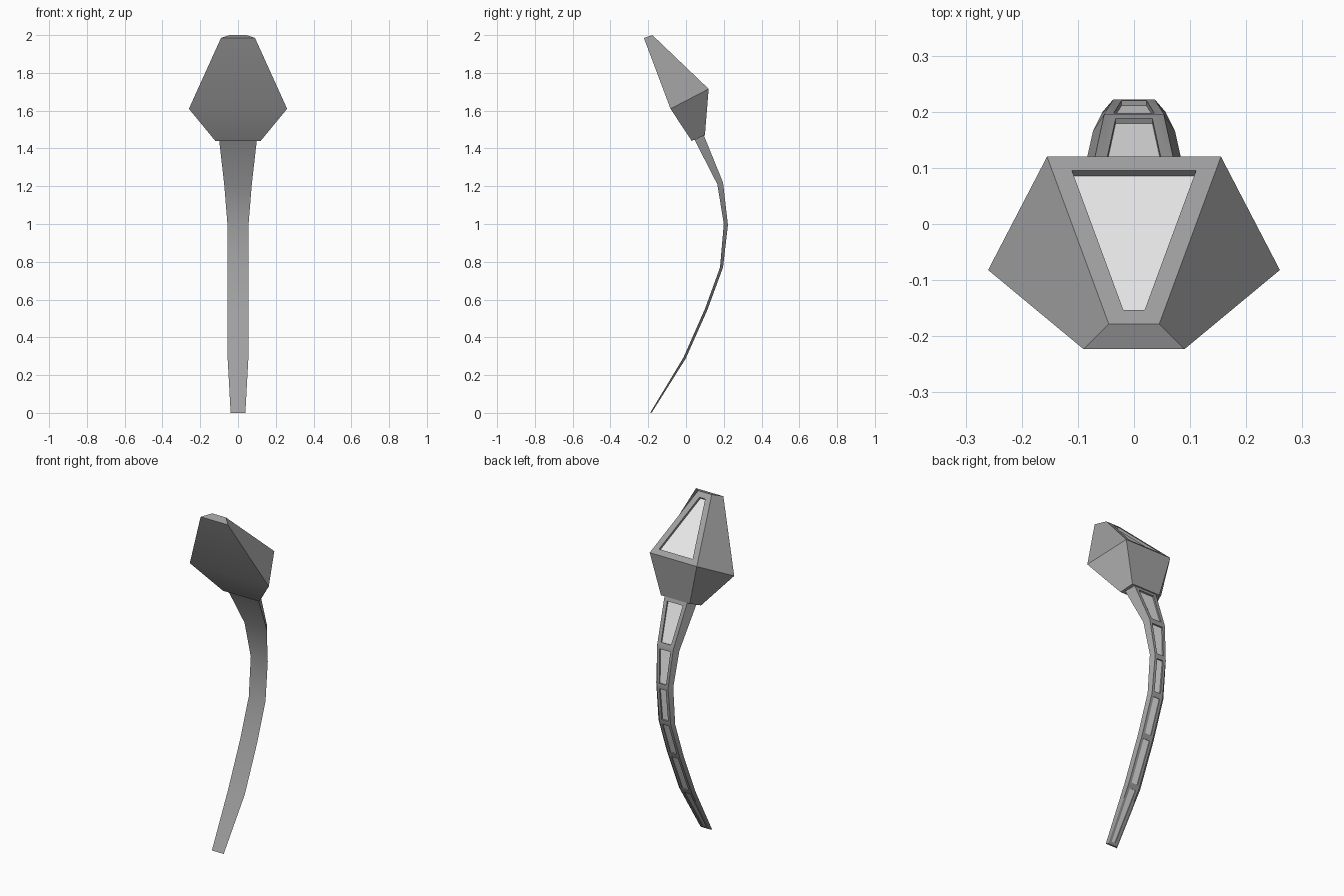
import bpy
import bmesh
import math

cube = bpy.data.objects.get("Cube")
if cube:
    bpy.data.objects.remove(cube, do_unlink=True)


def make_material(name, value):
    mat = bpy.data.materials.new(name)
    mat.use_nodes = True
    color = (value, value, value, 1)
    mat.diffuse_color = color
    mat.node_tree.nodes["Principled BSDF"].inputs["Base Color"].default_value = color
    return mat


MATERIALS = [make_material("grey_shell", 0.35), make_material("light_panel", 0.8)]


def recess(bm, face, rim, depth):
    """Inset a face, sink it straight in and give it the panel colour."""
    bmesh.ops.inset_individual(bm, faces=[face], thickness=rim, use_even_offset=True)
    bmesh.ops.inset_individual(bm, faces=[face], thickness=0, depth=-depth)
    face.material_index = 1


def finish(bm, name):
    mesh = bpy.data.meshes.new(name)
    bm.to_mesh(mesh)
    bm.free()
    for mat in MATERIALS:
        mesh.materials.append(mat)
    obj = bpy.data.objects.new(name, mesh)
    bpy.context.collection.objects.link(obj)
    bpy.ops.object.select_all(action="DESELECT")
    obj.select_set(True)
    bpy.context.view_layer.objects.active = obj
    bpy.ops.object.shade_smooth_by_angle(angle=math.radians(30))
    return obj


def mirrored_points(bm, points):
    """Left and right vertex for each (half width, y, z)."""
    return [(bm.verts.new((x, y, z)), bm.verts.new((-x, y, z))) for x, y, z in points]


# Head: a faceted shell around a closed outline, with a recessed rear panel
bm = bmesh.new()
outline = [
    (0.045, -0.178, 2.0),    # top rear edge
    (0.09, -0.223, 1.985),   # top front edge
    (0.26, -0.082, 1.61),    # widest corners
    (0.12, 0.03, 1.44),      # lower front edge
    (0.095, 0.10, 1.47),     # lower rear edge
    (0.155, 0.12, 1.715),    # rear shoulder
]
pairs = mirrored_points(bm, outline)
bands = []
for i, (l0, r0) in enumerate(pairs):
    l1, r1 = pairs[(i + 1) % len(pairs)]
    bands.append(bm.faces.new((l0, r0, r1, l1)))
for side in (0, 1):
    top, front, corner, low, rear, shoulder = [p[side] for p in pairs]
    bm.faces.new((top, front, corner, shoulder))
    bm.faces.new((corner, low, rear, shoulder))
bmesh.ops.recalc_face_normals(bm, faces=bm.faces)
recess(bm, bands[-1], 0.034, 0.014)
finish(bm, "head")

# Stalk: curved tapering strip, wider at the front, with a panel per segment
bm = bmesh.new()
front = mirrored_points(bm, [
    (0.10, 0.045, 1.446), (0.073, 0.166, 1.21), (0.056, 0.2, 1.0),
    (0.055, 0.18, 0.77), (0.055, 0.1, 0.55), (0.055, -0.014, 0.292),
    (0.039, -0.19, 0.0)])
back = mirrored_points(bm, [
    (0.075, 0.095, 1.468), (0.053, 0.196, 1.22), (0.037, 0.222, 0.995),
    (0.037, 0.196, 0.77), (0.037, 0.113, 0.545), (0.037, -0.002, 0.287),
    (0.028, -0.181, 0.002)])
panels = []
for i in range(len(front) - 1):
    (fl, fr), (bl, br) = front[i], back[i]
    (fl2, fr2), (bl2, br2) = front[i + 1], back[i + 1]
    bm.faces.new((fl, fr, fr2, fl2))
    panels.append(bm.faces.new((bl, br, br2, bl2)))
    bm.faces.new((fl, bl, bl2, fl2))
    bm.faces.new((fr, br, br2, fr2))
for (fl, fr), (bl, br) in ((front[0], back[0]), (front[-1], back[-1])):
    bm.faces.new((fl, fr, br, bl))
bmesh.ops.recalc_face_normals(bm, faces=bm.faces)
for i, face in enumerate(panels):
    recess(bm, face, 0.022 if i == 0 else 0.016, 0.009 if i < 3 else 0.005)
finish(bm, "stalk")
